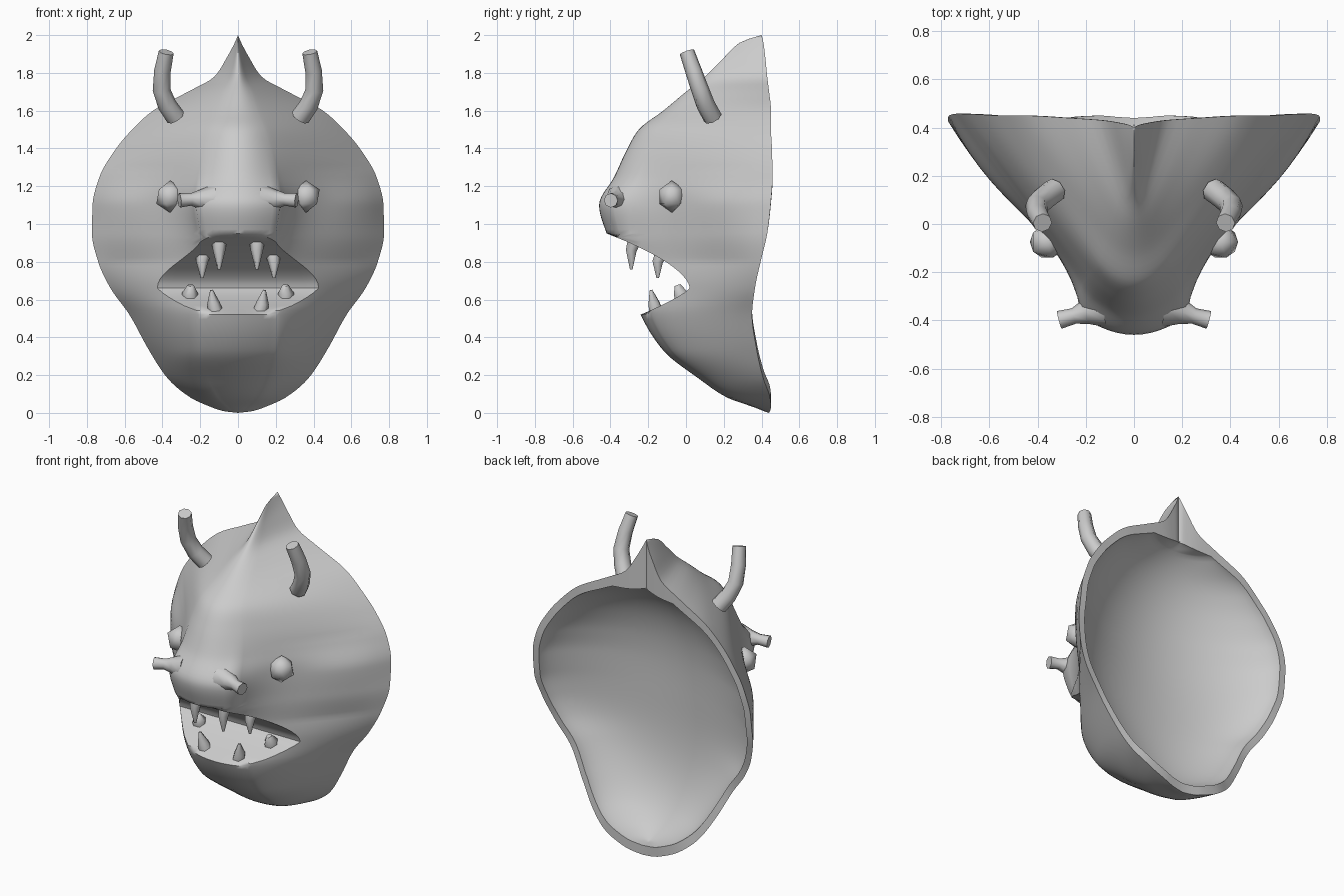
import bpy
import bmesh
import math
from mathutils import Vector

default = bpy.data.objects.get("Cube")
if default:
    bpy.data.objects.remove(default, do_unlink=True)

clay = bpy.data.materials.new("clay_grey")
clay.use_nodes = True
clay.diffuse_color = (0.6, 0.6, 0.6, 1)
clay.node_tree.nodes["Principled BSDF"].inputs["Base Color"].default_value = (0.6, 0.6, 0.6, 1)


def finish(name, bm, angle):
    """Turn a bmesh into a smooth shaded object in the shared material."""
    bmesh.ops.remove_doubles(bm, verts=bm.verts, dist=0.0005)
    bmesh.ops.recalc_face_normals(bm, faces=bm.faces)
    mesh = bpy.data.meshes.new(name)
    bm.to_mesh(mesh)
    bm.free()
    mesh.materials.append(clay)
    obj = bpy.data.objects.new(name, mesh)
    bpy.context.collection.objects.link(obj)
    bpy.ops.object.select_all(action="DESELECT")
    obj.select_set(True)
    bpy.context.view_layer.objects.active = obj
    bpy.ops.object.shade_smooth_by_angle(angle=math.radians(angle))


def loft(bm, rings):
    """Join closed rings of equal length with quads."""
    loops = [[bm.verts.new(p) for p in ring] for ring in rings]
    for low, high in zip(loops, loops[1:]):
        for i in range(len(low)):
            k = (i + 1) % len(low)
            bm.faces.new((low[i], low[k], high[k], high[i]))
    return loops


# Face sections without the mouth: height, rim half width, rim depth,
# centre depth, front edge depth, front edge half width, cheek power
SECTIONS = [
    (0, 0, .44, .44, .44, 0, 1.7),
    (.01, .08, .445, .41, .415, .03, 1.7),
    (.03, .14, .45, .36, .37, .05, 1.7),
    (.08, .25, .445, .22, .24, .1, 1.7),
    (.18, .37, .41, .07, .1, .15, 1.6),
    (.33, .47, .375, -.12, -.08, .19, 1.5),
    (.52, .575, .35, -.24, -.19, .2, 1.4),
    (.66, .675, .365, -.29, -.23, .18, 1.2),
    (.8, .74, .395, -.35, -.28, .18, .95),
    (.95, .773, .43, -.42, -.35, .2, .74),
    (1.1, .77, .448, -.46, -.38, .22, .66),
    (1.25, .733, .458, -.38, -.28, .2, .9),
    (1.4, .645, .455, -.31, -.22, .17, 1.05),
    (1.5, .56, .45, -.25, -.18, .14, 1.1),
    (1.6, .45, .45, -.12, -.07, .1, 1.1),
    (1.7, .265, .44, 0, .05, .07, 1.1),
    (1.78, .125, .43, .1, .16, .04, 1),
    (1.88, .06, .42, .2, .25, .02, 1),
    (1.96, .017, .41, .285, .31, .005, 1),
    (2, 0, .4, .39, .4, 0, 1),
]


def slope(k, col):
    """Smooth slope of a column at section k, flat at turning points."""
    def secant(i):
        a, b = SECTIONS[i], SECTIONS[i + 1]
        return (b[col] - a[col]) / (b[0] - a[0])
    if k == 0:
        return secant(0)
    if k == len(SECTIONS) - 1:
        return secant(k - 1)
    before, after = secant(k - 1), secant(k)
    if before * after <= 0:
        return 0
    return 2 * before * after / (before + after)


def blend(k, t, col):
    """Smooth value of a column between sections k and k + 1."""
    a, b = SECTIONS[k], SECTIONS[k + 1]
    gap = b[0] - a[0]
    s = t * t * (3 - 2 * t)
    return (a[col] * (1 - s) + b[col] * s
            + gap * t * (1 - t) * ((1 - t) * slope(k, col) - t * slope(k + 1, col)))


def hollow_height(z):
    """Height of the inner rim, kept below the crest."""
    steps = [(0, .06), (.95, .95), (1.55, 1.515), (1.72, 1.66), (2, 1.69)]
    for (a, c), (b, d) in zip(steps, steps[1:]):
        if z <= b:
            return c + (d - c) * (z - a) / (b - a)
    return steps[-1][1]


def mouth_depth(z):
    """Depth of the wedge shaped mouth: sloping floor below, roof above."""
    if z > .66:
        return .02 - .44 * ((z - .66) / .29) ** 1.7
    return .02 - .26 * ((.66 - z) / .14) ** 1.25


def mask_ring(k, t):
    """Outer face from right to left, then the hollow back again."""
    z = SECTIONS[k][0] * (1 - t) + SECTIONS[k + 1][0] * t
    w, rim, mid, edge, e, power = [blend(k, t, c) for c in range(1, 7)]
    cheek = max(.1, 2 * (1 - power))

    def face(x):
        if x < e:
            return mid + (edge - mid) * (x / e) ** 2
        u = min(1, (x - e) / max(w - e, 1e-6))
        return edge + (rim - edge) * (u ** power - cheek * u * u * (1 - u))

    # The lip is where the mouth wedge meets the face
    lip, inside = e, face
    if .525 < z < .945:
        depth = mouth_depth(z)
        low, high = 0, w
        for _ in range(30):
            lip = (low + high) / 2
            if face(lip) < depth:
                low = lip
            else:
                high = lip
        inside = lambda x: depth

    half = [(lip * j / 6, inside(lip * j / 6), z) for j in range(7)]
    for j in range(1, 17):
        x = lip + (w - lip) * (j / 16) ** 1.3
        half.append((x, face(x), z))
    ring = [(-x, y, h) for x, y, h in reversed(half[1:])] + half

    zi = hollow_height(z)
    dome = max(0, 1 - abs((zi - .87) / .82) ** 3)
    for j in range(25):
        c = math.cos(math.pi * j / 24)
        bowl = 1 - c * c
        y = rim * c * c + .42 * bowl - .33 * (bowl * dome) ** .65
        ring.append((w * .945 * c, y, zi))
    return ring


# Mask shell
rings = []
for k in range(len(SECTIONS) - 1):
    count = max(2, math.ceil((SECTIONS[k + 1][0] - SECTIONS[k][0]) / .024))
    rings += [mask_ring(k, j / count) for j in range(count)]
rings.append(mask_ring(len(SECTIONS) - 2, 1))
bm = bmesh.new()
loft(bm, rings)
bmesh.ops.dissolve_degenerate(bm, dist=0.0005, edges=bm.edges)
finish("mask_shell", bm, 48)


def tube(name, path, radii, sides, side):
    """Capped tube along a path, mirrored by side."""
    pts = [Vector((x * side, y, z)) for x, y, z in path]
    rings = []
    for i, p in enumerate(pts):
        axis = pts[min(i + 1, len(pts) - 1)] - pts[max(i - 1, 0)]
        u = axis.cross(Vector((0, 1, 0))).normalized()
        v = axis.cross(u).normalized()
        turns = [math.tau * j / sides for j in range(sides)]
        rings.append([p + radii[i] * (u * math.cos(a) + v * math.sin(a)) for a in turns])
    bm = bmesh.new()
    loops = loft(bm, rings)
    bm.faces.new(loops[0])
    bm.faces.new(loops[-1])
    finish(name, bm, 62)


for label, side in (("left", 1), ("right", -1)):
    # Horns
    tube(label + "_horn",
         [(.33, .14, 1.565), (.375, .105, 1.63), (.405, .075, 1.71),
          (.4, .04, 1.81), (.38, .005, 1.91)],
         [.052, .05, .047, .044, .04], 8, side)
    # Snout spikes
    tube(label + "_snout_spike",
         [(.13, -.35, 1.13), (.2, -.365, 1.13), (.25, -.382, 1.13), (.31, -.398, 1.125)],
         [.08, .052, .033, .038], 8, side)
    # Teeth
    tube(label + "_upper_front_tooth",
         [(.1, -.27, .92), (.1, -.29, .86), (.1, -.29, .76)], [.043, .033, .008], 6, side)
    tube(label + "_upper_back_tooth",
         [(.185, -.13, .84), (.19, -.15, .8), (.19, -.15, .715)], [.04, .032, .008], 6, side)
    tube(label + "_lower_front_tooth",
         [(.12, -.16, .54), (.13, -.17, .58), (.14, -.185, .65)], [.04, .034, .008], 6, side)
    tube(label + "_lower_back_tooth",
         [(.25, -.02, .59), (.255, -.03, .635), (.25, -.045, .675)], [.038, .042, .018], 6, side)
    # Eyes
    bm = bmesh.new()
    bmesh.ops.create_icosphere(bm, subdivisions=1, radius=.085)
    for v in bm.verts:
        v.co = Vector((v.co.x * .95 + .36 * side, v.co.y * .9 - .075, v.co.z + 1.145))
    finish(label + "_eye", bm, 62)
